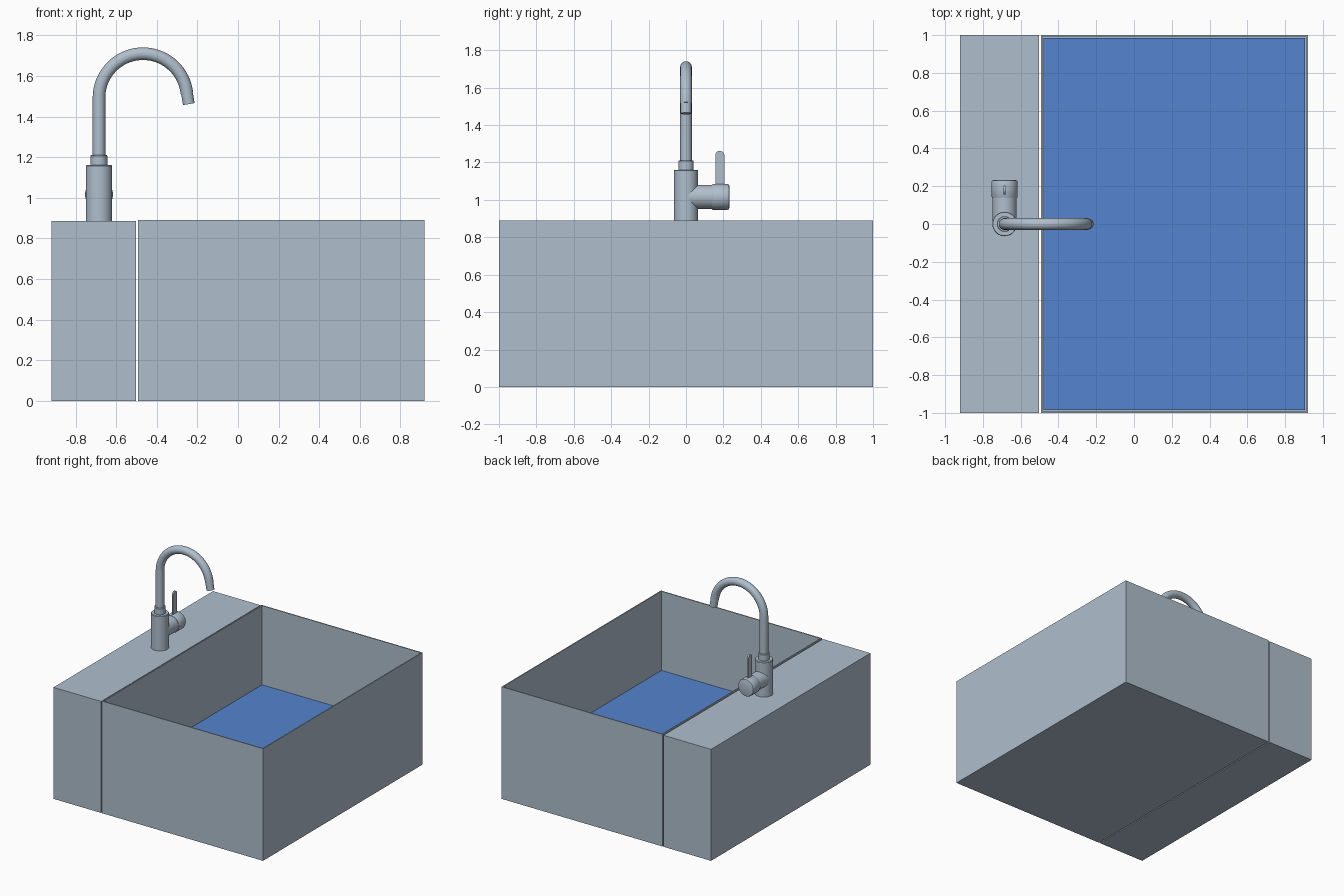
import bpy
import bmesh
from math import sin, cos, radians, pi
from mathutils import Vector

cube = bpy.data.objects.get("Cube")
if cube:
    bpy.data.objects.remove(cube, do_unlink=True)


def material(name, rgb):
    m = bpy.data.materials.new(name)
    m.use_nodes = True
    colour = (*rgb, 1)
    m.diffuse_color = colour
    m.node_tree.nodes["Principled BSDF"].inputs["Base Color"].default_value = colour
    return m


steel = material("pale_steel", (0.43, 0.52, 0.61))
blue = material("water_blue", (0.09, 0.23, 0.62))


def finish(name, bm, mat, smooth=False):
    bmesh.ops.recalc_face_normals(bm, faces=bm.faces)
    mesh = bpy.data.meshes.new(name)
    bm.to_mesh(mesh)
    bm.free()
    mesh.materials.append(mat)
    obj = bpy.data.objects.new(name, mesh)
    bpy.context.collection.objects.link(obj)
    if smooth:
        bpy.ops.object.select_all(action="DESELECT")
        obj.select_set(True)
        bpy.context.view_layer.objects.active = obj
        bpy.ops.object.shade_smooth_by_angle(angle=radians(35))
    return obj


def box_mesh(low, high):
    bm = bmesh.new()
    bmesh.ops.create_cube(bm, size=1)
    low, high = Vector(low), Vector(high)
    for v in bm.verts:
        v.co = (low + high) / 2 + v.co * (high - low)
    return bm


def loft(name, rings, sides=40):
    """Capped round body through rings of (centre, direction, radius)."""
    bm = bmesh.new()
    loops = []
    for centre, direction, radius in rings:
        turn = Vector((0, 0, 1)).rotation_difference(Vector(direction))
        loops.append([bm.verts.new(Vector(centre) + turn @ Vector(
            (radius * cos(2 * pi * i / sides), radius * sin(2 * pi * i / sides), 0)))
            for i in range(sides)])
    for a, b in zip(loops, loops[1:]):
        for i in range(sides):
            j = (i + 1) % sides
            bm.faces.new((a[i], a[j], b[j], b[i]))
    bm.faces.new(loops[0])
    bm.faces.new(loops[-1])
    return finish(name, bm, steel, smooth=True)


# Counter block beside the basin
finish("counter_block", box_mesh((-0.92, -1, 0), (-0.502, 1, 0.885)), steel)

# Open basin: top face inset to a rim and sunk to the floor
wall = 0.012
bm = box_mesh((-0.493, -1, 0), (0.92, 1, 0.89))
top = max(bm.faces, key=lambda f: f.calc_center_median().z)
bmesh.ops.inset_region(bm, faces=[top], thickness=wall)
sunk = bmesh.ops.extrude_discrete_faces(bm, faces=[top])["faces"][0]
for v in sunk.verts:
    v.co.z = wall
finish("basin", bm, steel)

# Water filling the lower part of the basin
finish("water", box_mesh((-0.479, -0.986, wall + 0.002), (0.906, 0.986, 0.265)), blue)

# Tap body and collar
tap_x = -0.685
up = (0, 0, 1)


def upright(name, profile):
    loft(name, [((tap_x, 0, z), up, r) for r, z in profile])


upright("tap_body", [(0.065, 0.885), (0.065, 1.157), (0.062, 1.161)])
upright("tap_collar", [(0.041, 1.155), (0.041, 1.207), (0.038, 1.211)])

# Gooseneck spout: straight riser, then an arc of 170 degrees
bend, bend_z, pipe = 0.217, 1.493, 0.031
rings = [((tap_x, 0, 1.2), up, pipe)]
steps = 34
for i in range(steps + 1):
    a = radians(170) * i / steps
    rings.append(((tap_x + bend * (1 - cos(a)), 0, bend_z + bend * sin(a)),
                  (sin(a), 0, cos(a)), pipe))
end, heading = Vector(rings[-1][0]), Vector(rings[-1][1])
rings.append((end + heading * 0.014, heading, pipe))
loft("spout_pipe", rings, sides=32)
loft("spout_nozzle", [(end + heading * 0.01, heading, 0.029),
                      (end + heading * 0.07, heading, 0.029)], sides=32)

# Sideways valve and its turning cap
valve_z = 1.016


def sideways(name, profile):
    loft(name, [((tap_x, y, valve_z), (0, 1, 0), r) for r, y in profile])


sideways("valve_housing", [(0.064, 0), (0.064, 0.145)])
sideways("valve_cap", [(0.067, 0.14), (0.069, 0.143), (0.069, 0.222),
                       (0.066, 0.229), (0.058, 0.232)])

# Flat lever with a rounded top end
half, thick, lever_y, lever_top = 0.024, 0.012, 0.181, 1.262
outline = [(lever_y - half, 1.05), (lever_y + half, 1.05)]
for i in range(13):
    a = pi * i / 12
    outline.append((lever_y + half * cos(a), lever_top - half + half * sin(a)))
bm = bmesh.new()
face = bm.faces.new([bm.verts.new((tap_x - thick / 2, y, z)) for y, z in outline])
side = bmesh.ops.extrude_face_region(bm, geom=[face])["geom"]
for v in side:
    if isinstance(v, bmesh.types.BMVert):
        v.co.x += thick
finish("lever", bm, steel, smooth=True)
